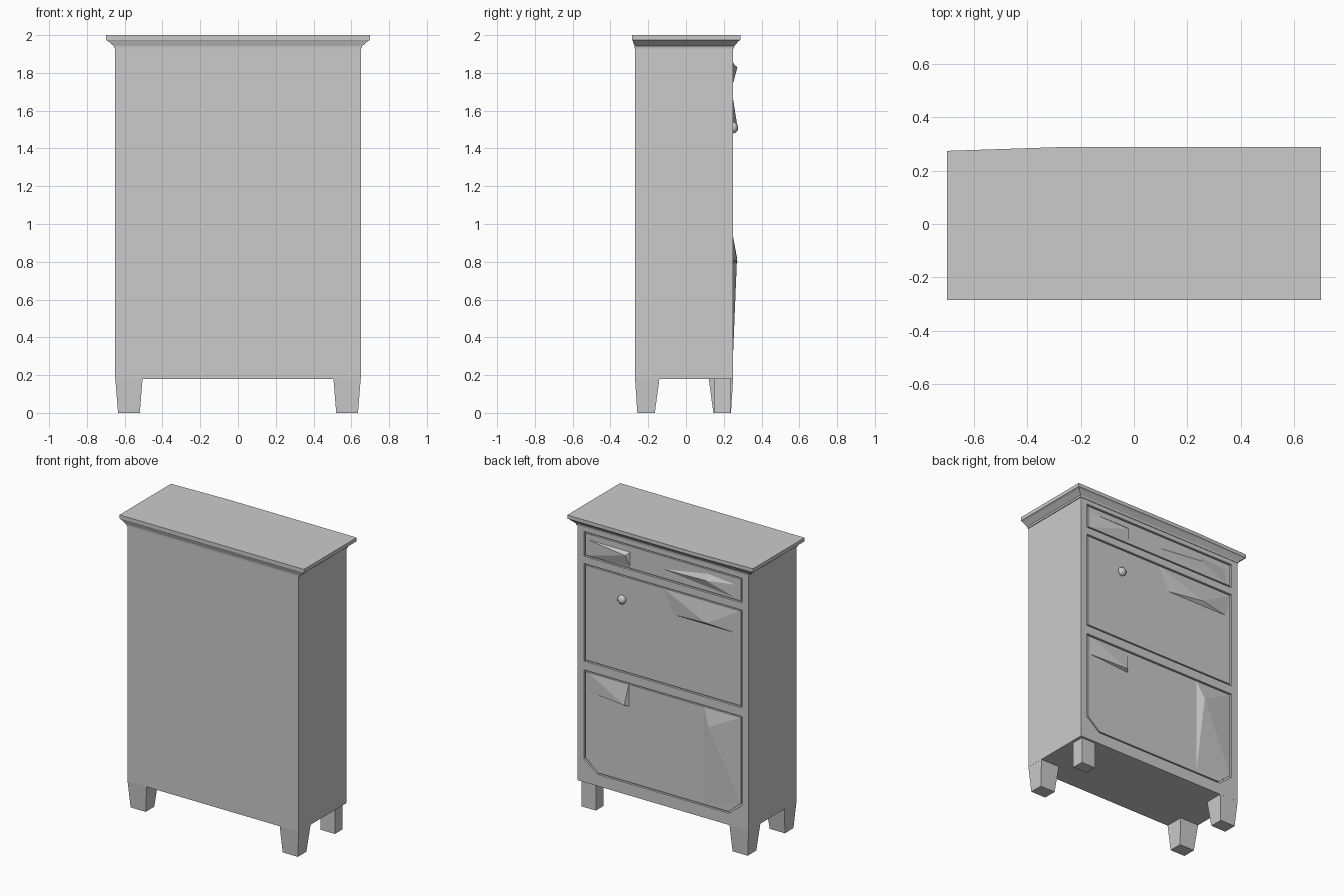
import bpy
import bmesh

cube = bpy.data.objects.get("Cube")
if cube:
    bpy.data.objects.remove(cube)

paint = bpy.data.materials.new("pale_grey")
paint.use_nodes = True
grey = (0.6, 0.6, 0.6, 1)
paint.diffuse_color = grey
paint.node_tree.nodes["Principled BSDF"].inputs["Base Color"].default_value = grey


def finish(name, bm):
    bmesh.ops.recalc_face_normals(bm, faces=bm.faces)
    mesh = bpy.data.meshes.new(name)
    bm.to_mesh(mesh)
    bm.free()
    mesh.materials.append(paint)
    obj = bpy.data.objects.new(name, mesh)
    bpy.context.collection.objects.link(obj)
    return obj


def loft(name, rings):
    """Skin equal-length rings of points and cap both ends."""
    bm = bmesh.new()
    loops = [[bm.verts.new(p) for p in ring] for ring in rings]
    n = len(loops[0])
    for a, b in zip(loops, loops[1:]):
        for i in range(n):
            j = (i + 1) % n
            bm.faces.new((a[i], a[j], b[j], b[i]))
    bm.faces.new(loops[0])
    bm.faces.new(loops[-1])
    return finish(name, bm)


def rect(x0, x1, y0, y1, z):
    return [(x0, y0, z), (x1, y0, z), (x1, y1, z), (x0, y1, z)]


def box(name, x0, x1, y0, y1, z0, z1):
    return loft(name, [rect(x0, x1, y0, y1, z0), rect(x0, x1, y0, y1, z1)])


def plate(name, outline, y0, y1):
    return loft(name, [[(x, y, z) for x, z in outline] for y in (y0, y1)])


def fan(name, outline, apex, depth):
    """Shallow raised facets from an open outline to a protruding apex."""
    bm = bmesh.new()
    rim = [bm.verts.new((x, FACE, z)) for x, z in outline]
    tip = bm.verts.new((apex[0], FACE + depth, apex[1]))
    for a, b in zip(rim, rim[1:] + rim[:1]):
        bm.faces.new((a, b, tip))
    return finish(name, bm)


W, FRONT, BACK = 0.65, -0.27, 0.25
FACE = 0.248
OPEN = 0.60
GAP = 0.01

# Cabinet body, with the panel frame on its +y side
box("carcass", -W, W, FRONT, 0.235, 0.18, 1.95)
for side, label in ((1, "left"), (-1, "right")):
    xs = sorted((side * OPEN, side * W))
    box(label + "_stile", xs[0], xs[1], 0.235, BACK, 0.18, 1.95)
    # Diagonal corners of the lower opening
    plate(label + "_corner_fillet",
          [(side * OPEN, 0.26), (side * 0.50, 0.26), (side * OPEN, 0.34)], 0.235, BACK)
for name, z0, z1 in (("bottom_rail", 0.18, 0.26), ("middle_rail", 0.95, 1.01),
                     ("upper_rail", 1.68, 1.73), ("top_rail", 1.90, 1.95)):
    box(name, -OPEN, OPEN, 0.235, BACK, z0, z1)

# Drawer and door panels set inside narrow gaps
P = OPEN - GAP
box("drawer_panel", -P, P, 0.23, FACE, 1.74, 1.89)
box("upper_door", -P, P, 0.23, FACE, 1.02, 1.67)
plate("lower_door", [(-P, 0.94), (P, 0.94), (P, 0.35), (0.495, 0.27),
                     (-0.495, 0.27), (-P, 0.35)], 0.23, FACE)

# Shallow raised facets on the panels
fan("upper_door_facets", [(0, 1.67), (-P, 1.67), (-0.55, 1.51), (-0.08, 1.51)],
    (-0.34, 1.53), 0.022)
fan("lower_door_left_facets", [(0.57, 0.94), (0.26, 0.94), (0.26, 0.79), (0.57, 0.81)],
    (0.28, 0.80), 0.024)
fan("lower_door_right_facets", [(-0.31, 0.94), (-P, 0.94), (-P, 0.35), (-0.31, 0.28)],
    (-0.36, 0.82), 0.022)
fan("drawer_left_facets", [(0.57, 1.85), (0.25, 1.85), (0.25, 1.75), (0.57, 1.74)],
    (0.27, 1.83), 0.024)
fan("drawer_right_facets", [(0, 1.80), (-0.34, 1.86), (-0.55, 1.84), (-0.55, 1.75)],
    (-0.34, 1.82), 0.02)

# Door knob
bpy.ops.mesh.primitive_uv_sphere_add(segments=12, ring_count=8, radius=0.03,
                                     location=(0.31, 0.252, 1.51))
knob = bpy.context.object
knob.name = "door_knob"
knob.scale.y = 0.8
knob.data.materials.append(paint)
bpy.ops.object.shade_smooth_by_angle()


# Cornice with a sloped underside and one trimmed back corner
def cornice_ring(out, z):
    x, y0, y1 = W + out, FRONT - out * 0.3, BACK + out * 0.75
    return [(-x, y0, z), (x, y0, z), (x, y1, z), (-0.28, y1, z),
            (-x, y1 - out * 0.28, z)]


loft("cornice", [cornice_ring(o, z) for o, z in
                 ((0.005, 1.93), (0.008, 1.942), (0.038, 1.968), (0.05, 1.975), (0.05, 2.0))])

# Tapered legs, with one straight block leg
for sx, sy, name in ((-1, -1, "front_right_leg"), (1, -1, "front_left_leg"),
                     (-1, 1, "back_right_leg")):
    yo, yi = (FRONT, -0.14) if sy < 0 else (BACK, 0.12)
    foot = rect(sx * 0.635, sx * 0.52, yo - sy * 0.012, yi + sy * 0.025, 0)
    loft(name, [foot, rect(sx * W, sx * 0.505, yo, yi, 0.185)])
box("back_left_leg", 0.52, 0.63, 0.15, 0.235, 0, 0.185)
